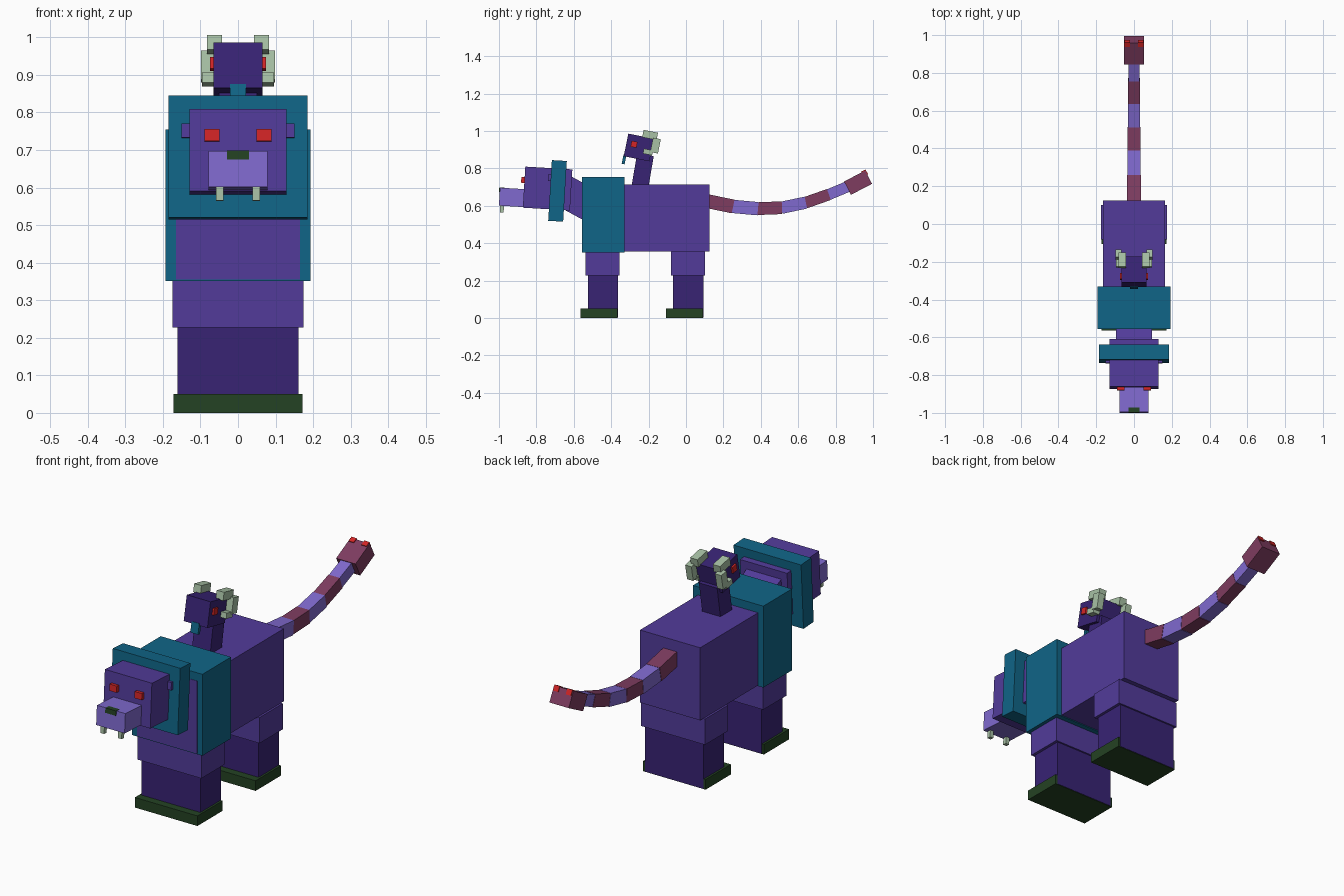
import bpy, math
from mathutils import Matrix, Vector

if "Cube" in bpy.data.objects:
    bpy.data.objects.remove(bpy.data.objects["Cube"])


def srgb(r, g, b):
    f = lambda c: c / 12.92 if c <= 0.04045 else ((c + 0.055) / 1.055) ** 2.4
    return (f(r / 255), f(g / 255), f(b / 255), 1)


def material(name, *rgb):
    m = bpy.data.materials.new(name)
    m.diffuse_color = srgb(*rgb)
    m.use_nodes = True
    m.node_tree.nodes["Principled BSDF"].inputs["Base Color"].default_value = m.diffuse_color
    return m


PURPLE = material("purple", 82, 59, 154)
DARK = material("dark_purple", 56, 35, 116)
LAVENDER = material("lavender", 128, 106, 207)
TEAL = material("teal", 16, 101, 135)
GREEN = material("dark_green", 36, 66, 35)
BONE = material("bone", 168, 193, 165)
RED = material("red", 212, 37, 38)
MAROON = material("maroon", 126, 60, 96)


def box(name, mat, centre, size, tilt=0.0):
    """Box with its size given before it is tilted about the x axis."""
    bpy.ops.mesh.primitive_cube_add(size=1)
    ob = bpy.context.object
    ob.name = name
    ob.data.transform(Matrix.Translation(centre) @ Matrix.Rotation(tilt, 4, 'X')
                      @ Matrix.Diagonal((*size, 1)))
    ob.data.materials.append(mat)
    return ob


def span(name, mat, w, y0, y1, z0, z1):
    """Upright centred box given by its width and its y and z limits."""
    return box(name, mat, (0, (y0 + y1) / 2, (z0 + z1) / 2), (w, y1 - y0, z1 - z0))


def pair(name, mat, centre, size, tilt=0.0):
    for side, s in (("left", -1), ("right", 1)):
        box(f"{side}_{name}", mat, (s * centre[0], centre[1], centre[2]), size, tilt)


# Body and chest mane
span("body", PURPLE, 0.33, -0.557, 0.125, 0.355, 0.715)
span("chest_mane", TEAL, 0.386, -0.555, -0.33, 0.351, 0.755)

# Legs, each pair a single wide block
for name, y in (("front", -0.446), ("rear", 0.01)):
    span(name + "_thigh", PURPLE, 0.35, y - 0.091, y + 0.091, 0.227, 0.355)
    span(name + "_shin", DARK, 0.322, y - 0.079, y + 0.083, 0.002, 0.23)
    span(name + "_foot", GREEN, 0.343, y - 0.117, y + 0.081, 0.0, 0.05)

# Main neck, head and mane
T = -0.06
box("neck", PURPLE, (0, -0.58, 0.64), (0.19, 0.18, 0.174), -0.5)
box("head", PURPLE, (0, -0.74, 0.6925), (0.258, 0.252, 0.22), T)
box("head_mane", TEAL, (0, -0.687, 0.68), (0.37, 0.08, 0.325), T)
pair("ear", PURPLE, (0.135, -0.70, 0.75), (0.03, 0.075, 0.038), T)
box("snout", LAVENDER, (0, -0.925, 0.645), (0.156, 0.145, 0.096), T)
box("nose", GREEN, (0, -0.985, 0.686), (0.058, 0.028, 0.024), T)
pair("fang", BONE, (0.048, -0.984, 0.585), (0.02, 0.02, 0.04), T)
pair("eye", RED, (0.069, -0.871, 0.739), (0.04, 0.02, 0.032), T)

# Second head on the back
G = -0.2
box("back_neck", DARK, (0, -0.232, 0.785), (0.1, 0.09, 0.18), -0.17)
box("back_head", DARK, (0, -0.252, 0.912), (0.13, 0.14, 0.123), G)
box("beard", TEAL, (0, -0.331, 0.849), (0.042, 0.016, 0.052), G)
pair("back_eye", RED, (0.064, -0.278, 0.929), (0.02, 0.032, 0.032), G)
pair("horn_base", BONE, (0.062, -0.192, 0.979), (0.04, 0.078, 0.04), G)
pair("horn_curl", BONE, (0.082, -0.163, 0.922), (0.034, 0.042, 0.078), G)
pair("horn_tip", BONE, (0.077, -0.203, 0.888), (0.038, 0.05, 0.027), G)

# Banded curving tail
path = [(0.115, 0.625), (0.25, 0.597), (0.383, 0.585), (0.511, 0.59),
        (0.639, 0.617), (0.762, 0.66), (0.87, 0.705)]
for i, (a, b) in enumerate(zip(path, path[1:])):
    d = Vector(b) - Vector(a)
    m = (Vector(a) + Vector(b)) / 2
    h = 0.074 - 0.003 * i
    box(f"tail_band_{i + 1}", (MAROON, LAVENDER)[i % 2], (0, m.x, m.y),
        (h, d.length + 0.004, h), math.atan2(d.y, d.x))

# Tail-end head with eyes on its upper front edge
S = 0.48
c = Vector((0, 0.92, 0.724))
box("tail_head", MAROON, c, (0.106, 0.127, 0.08), S)
e = c + Matrix.Rotation(S, 3, 'X') @ Vector((0.035, 0.055, 0.03))
pair("tail_eye", RED, e, (0.028, 0.026, 0.028), S)
